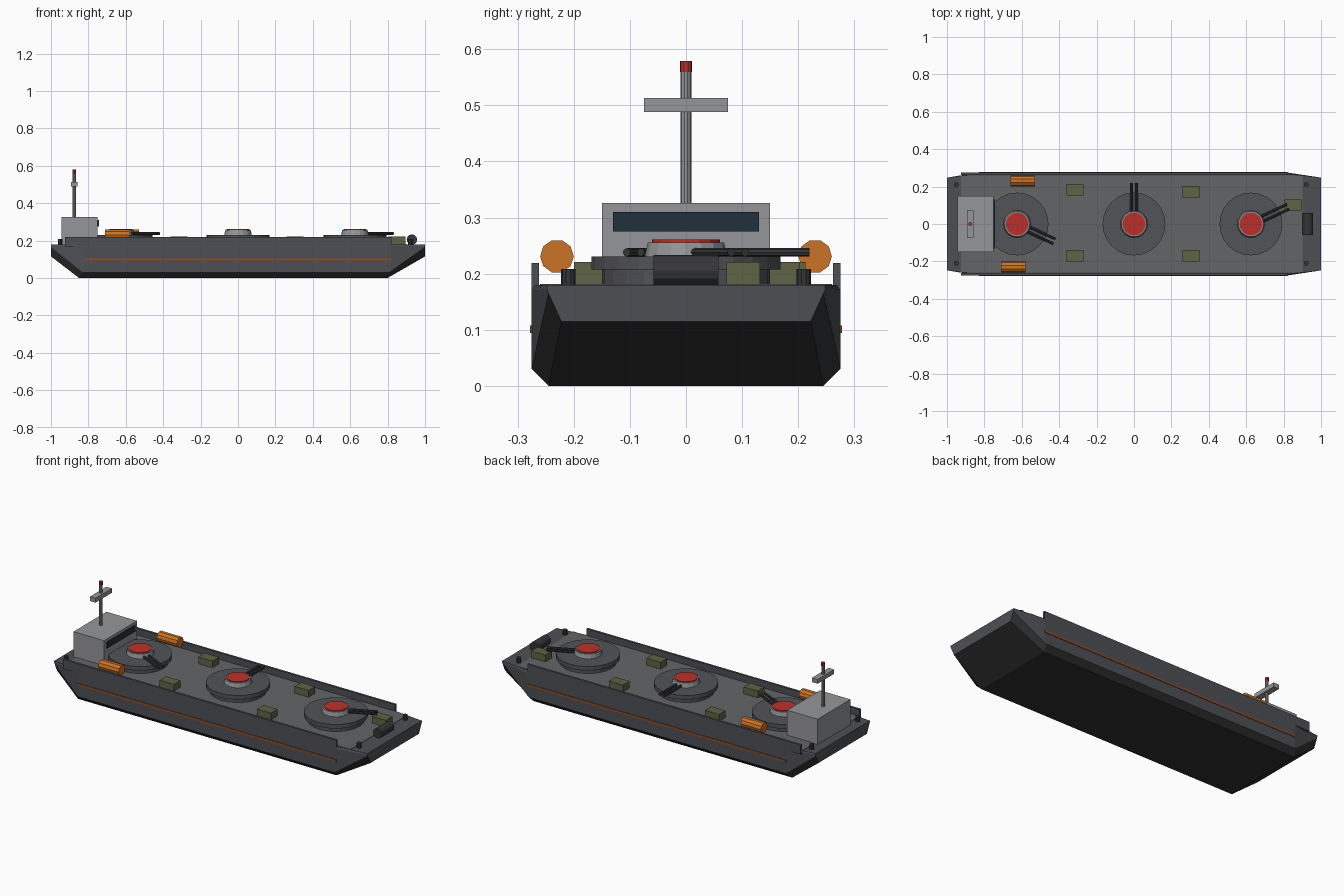
import bpy, bmesh, math

if "Cube" in bpy.data.objects:
    bpy.data.objects.remove(bpy.data.objects["Cube"])

def mat(name, r, g, b):
    m = bpy.data.materials.new(name)
    m.diffuse_color = (r, g, b, 1)
    m.use_nodes = True
    m.node_tree.nodes["Principled BSDF"].inputs["Base Color"].default_value = m.diffuse_color
    return m

HULL = mat("hull_grey", .075, .078, .088)
BOTTOM = mat("bottom_dark", .03, .031, .033)
DECK = mat("deck_grey", .125, .128, .132)
BASE = mat("base_grey", .085, .087, .097)
LIGHT = mat("light_grey", .3, .305, .32)
DARK = mat("dark_steel", .035, .036, .04)
RED = mat("red", .5, .03, .025)
ORANGE = mat("orange", .6, .17, .02)
RUST = mat("rust", .22, .07, .025)
GREEN = mat("olive", .11, .125, .06)
GLASS = mat("glass", .015, .03, .045)

def finish(name, bm, *mats):
    bmesh.ops.recalc_face_normals(bm, faces=bm.faces)
    me = bpy.data.meshes.new(name)
    bm.to_mesh(me)
    bm.free()
    ob = bpy.data.objects.new(name, me)
    bpy.context.collection.objects.link(ob)
    for m in mats:
        me.materials.append(m)
    return ob

def box(name, x, y, z, m):
    """Box from (min, max) pairs."""
    bm = bmesh.new()
    bmesh.ops.create_cube(bm, size=1)
    for v in bm.verts:
        v.co = [(p[0] + p[1]) / 2 + c * (p[1] - p[0]) for c, p in zip(v.co, (x, y, z))]
    return finish(name, bm, m)

def cyl(name, loc, r, h, m, n=16, rot=(0, 0, 0), r2=None):
    """Cylinder centred on loc."""
    bm = bmesh.new()
    bmesh.ops.create_cone(bm, cap_ends=True, segments=n, radius1=r,
                          radius2=r if r2 is None else r2, depth=h)
    ob = finish(name, bm, m)
    ob.location, ob.rotation_euler = loc, rot
    return ob

# Hull: half sections (x, y, z) lofted along the length and mirrored
sections = [
    [(-1, .222, .115), (-1, .245, .165), (-1, .248, .172), (-1, .248, .18)],
    [(-.85, .245, 0), (-.83, .275, .03), (-.83, .275, .17), (-.83, .268, .18)],
    [(.80, .245, 0), (.81, .275, .03), (.82, .275, .17), (.82, .268, .18)],
    [(1, .222, .115), (1, .245, .165), (1, .248, .172), (1, .248, .18)],
]
bm = bmesh.new()
rings = []
for s in sections:
    pts = s + [(x, -y, z) for x, y, z in reversed(s)]
    rings.append([bm.verts.new(p) for p in pts])
for a, b in zip(rings, rings[1:]):
    for i in range(8):
        j = (i + 1) % 8
        f = bm.faces.new((a[i], a[j], b[j], b[i]))
        f.material_index = 1 if i in (0, 6, 7) else 0
bm.faces.new(rings[0])
bm.faces.new(rings[-1])
finish("hull", bm, HULL, BOTTOM)
box("deck_plate", (-.925, .9), (-.26, .26), (.17, .182), DECK)

# Bulwarks and side stripes
for s, side in ((1, "left"), (-1, "right")):
    box(f"bulwark_{side}", (-.925, .82), sorted((s * .262, s * .275)), (.165, .219), HULL)
    box(f"side_stripe_{side}", (-.83, .82), sorted((s * .27, s * .278)), (.094, .108), RUST)

# Gun turrets with twin barrels
for k, (x, ang) in enumerate(((-.625, -25), (0, 90), (.625, 25))):
    a = math.radians(ang)
    cyl(f"turret_foot_{k}", (x, 0, .194), .15, .032, BASE, 24)
    cyl(f"turret_disc_{k}", (x, 0, .219), .168, .024, BASE, 24)
    cyl(f"turret_cap_{k}", (x, 0, .242), .074, .027, LIGHT, 16, r2=.068)
    cyl(f"turret_lid_{k}", (x, 0, .2555), .061, .01, RED, 16)
    for o in (-.014, .014):
        d = .14
        loc = (x + d * math.cos(a) - o * math.sin(a), d * math.sin(a) + o * math.cos(a), .238)
        cyl(f"barrel_{k}", loc, .0075, .16, DARK, 8, (0, math.pi / 2, a))

# Bridge, window and mast
box("bridge", (-.945, -.75), (-.15, .15), (.175, .326), LIGHT)
box("bridge_window", (-.755, -.744), (-.13, .13), (.275, .31), GLASS)
cyl("mast", (-.875, 0, .44), .0095, .24, LIGHT, 10)
cyl("mast_light", (-.875, 0, .569), .0105, .02, RED, 10)
box("mast_crossbar", (-.893, -.857), (-.075, .075), (.488, .513), LIGHT)

# Life rafts
for x, y in ((-.595, .23), (-.645, -.23)):
    cyl("life_raft", (x, y, .231), .03, .13, ORANGE, 10, (0, math.pi / 2, 0))

# Deck crates
for x, y in ((-.315, .183), (.305, .173), (-.315, -.17), (.305, -.17), (.85, .102)):
    box("crate", (x - .045, x + .045), (y - .03, y + .03), (.178, .221), GREEN)

# Bow winch and corner bollards
cyl("winch_drum", (.93, 0, .205), .028, .115, DARK, 12, (math.pi / 2, 0, 0))
for x in (-.95, .92):
    for y in (-.21, .21):
        cyl("bollard", (x, y, .193), .013, .03, DARK, 10)
